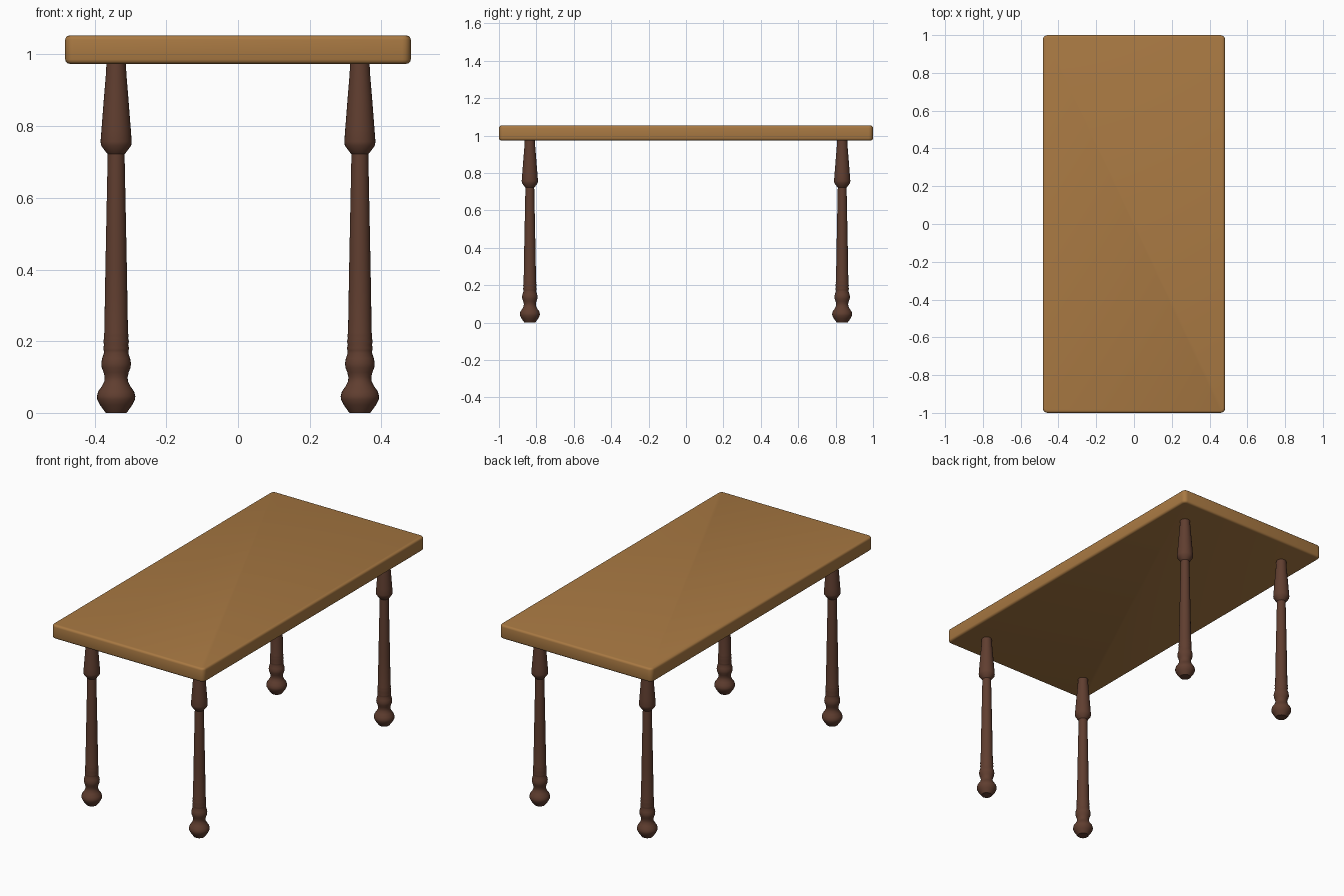
import bpy, bmesh, math

if "Cube" in bpy.data.objects:
    bpy.data.objects.remove(bpy.data.objects["Cube"])


def material(name, rgb):
    m = bpy.data.materials.new(name)
    m.diffuse_color = (*rgb, 1)
    m.use_nodes = True
    m.node_tree.nodes["Principled BSDF"].inputs["Base Color"].default_value = m.diffuse_color
    return m


def finish(name, bm, mat, angle=35):
    bmesh.ops.recalc_face_normals(bm, faces=bm.faces[:])
    me = bpy.data.meshes.new(name)
    bm.to_mesh(me)
    bm.free()
    ob = bpy.data.objects.new(name, me)
    bpy.context.collection.objects.link(ob)
    me.materials.append(mat)
    bpy.ops.object.select_all(action='DESELECT')
    ob.select_set(True)
    bpy.context.view_layer.objects.active = ob
    bpy.ops.object.shade_smooth_by_angle(angle=math.radians(angle))
    return ob


oak = material("golden oak", (0.393, 0.190, 0.055))
walnut = material("dark walnut", (0.117, 0.048, 0.029))

# Table top: slab with rounded corners, then softened rims
bm = bmesh.new()
bmesh.ops.create_cube(bm, size=1)
for v in bm.verts:
    v.co.x *= 0.964
    v.co.y *= 2.0
    v.co.z = 1.0135 + v.co.z * 0.079
upright = [e for e in bm.edges if abs(e.verts[0].co.z - e.verts[1].co.z) > 0.05]
bmesh.ops.bevel(bm, geom=upright, offset=0.024, segments=4, profile=0.5, affect='EDGES')
rims = [e for e in bm.edges if abs(e.verts[0].co.z - e.verts[1].co.z) < 0.001]
bmesh.ops.bevel(bm, geom=rims, offset=0.012, segments=3, profile=0.5, affect='EDGES')
finish("table_top", bm, oak)

# Turned leg profile: (radius, height) from floor to table top
PROFILE = [
    (0.029, 0.0), (0.032, 0.004), (0.045, 0.022), (0.053, 0.038), (0.0535, 0.047),
    (0.050, 0.060), (0.040, 0.074), (0.033, 0.088), (0.032, 0.100), (0.035, 0.113),
    (0.040, 0.126), (0.0415, 0.138), (0.039, 0.152), (0.034, 0.167),
    (0.0345, 0.174), (0.036, 0.181), (0.0335, 0.190), (0.036, 0.199),
    (0.0335, 0.208), (0.0345, 0.216), (0.033, 0.224), (0.030, 0.40),
    (0.026, 0.60), (0.0235, 0.722), (0.028, 0.727), (0.042, 0.746), (0.0435, 0.757),
    (0.041, 0.79), (0.034, 0.88), (0.029, 0.94), (0.027, 0.975),
]
SIDES = 28


def turned_leg(name, x, y):
    bm = bmesh.new()
    rings = [[bm.verts.new((x + r * math.cos(2 * math.pi * i / SIDES),
                            y + r * math.sin(2 * math.pi * i / SIDES), z))
              for i in range(SIDES)] for r, z in PROFILE]
    for a, b in zip(rings, rings[1:]):
        for i in range(SIDES):
            j = (i + 1) % SIDES
            bm.faces.new((a[i], a[j], b[j], b[i]))
    bm.faces.new(rings[0])
    bm.faces.new(rings[-1])
    finish(name, bm, walnut)


# Four legs
for end, y in (("front", -0.835), ("back", 0.835)):
    for side, x in (("left", -0.34), ("right", 0.34)):
        turned_leg(f"{end}_{side}_leg", x, y)
